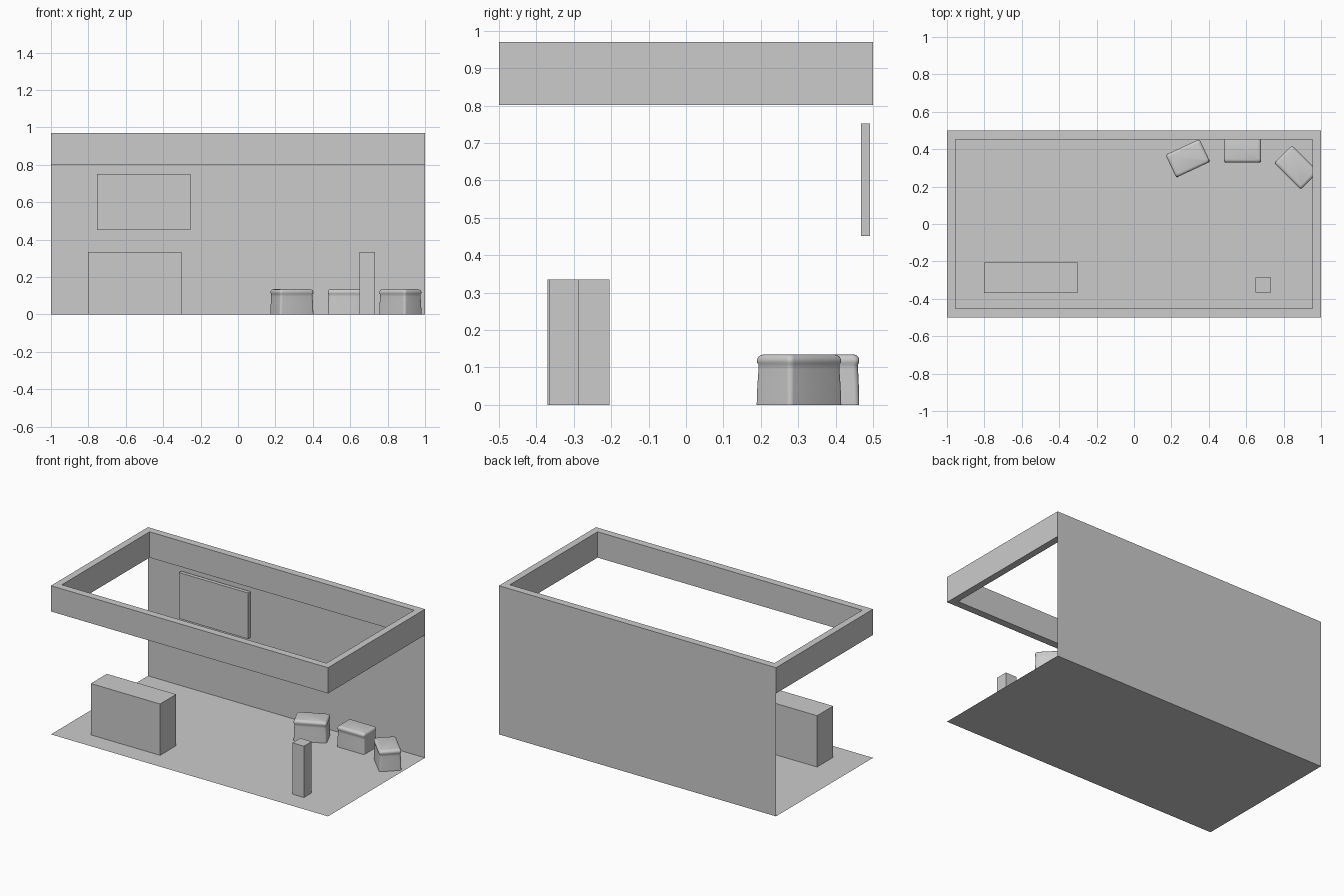
import bpy, bmesh
from math import radians, cos, sin, pi

if "Cube" in bpy.data.objects:
    bpy.data.objects.remove(bpy.data.objects["Cube"])


def make(name, bm):
    bmesh.ops.recalc_face_normals(bm, faces=bm.faces)
    mesh = bpy.data.meshes.new(name)
    bm.to_mesh(mesh)
    bm.free()
    ob = bpy.data.objects.new(name, mesh)
    bpy.context.collection.objects.link(ob)
    return ob


def sheet(name, pts):
    bm = bmesh.new()
    bm.faces.new([bm.verts.new(p) for p in pts])
    mesh = bpy.data.meshes.new(name)
    bm.to_mesh(mesh)
    bm.free()
    bpy.context.collection.objects.link(bpy.data.objects.new(name, mesh))


def box(name, lo, hi):
    bm = bmesh.new()
    bmesh.ops.create_cube(bm, size=1)
    for v in bm.verts:
        v.co = [(a + b) / 2 + c * (b - a) for a, b, c in zip(lo, hi, v.co)]
    return make(name, bm)


def bridge(bm, a, b):
    n = len(a)
    for i in range(n):
        j = (i + 1) % n
        bm.faces.new((a[i], a[j], b[j], b[i]))


def header_frame(name, outer, inner, z0, z1):
    bm = bmesh.new()
    loops = []
    for (w, d), z in ((outer, z0), (outer, z1), (inner, z1), (inner, z0)):
        loops.append([bm.verts.new((x * w, y * d, z))
                      for x, y in ((-1, -1), (1, -1), (1, 1), (-1, 1))])
    for i in range(4):
        bridge(bm, loops[i], loops[(i + 1) % 4])
    return make(name, bm)


def stool(name, x, y, angle, w=0.2, d=0.134):
    # rounded rectangle lofted through (height, inset, corner radius)
    profile = ((0, 0, .012), (.05, .001, .013), (.095, .003, .014),
               (.108, .003, .014), (.113, 0, .014), (.122, 0, .014),
               (.129, .003, .014), (.133, .008, .012), (.135, .015, .008))
    bm = bmesh.new()
    loops = []
    for z, inset, r in profile:
        ring = []
        for k, (sx, sy) in enumerate(((1, 1), (-1, 1), (-1, -1), (1, -1))):
            for s in range(5):
                a = (k + s / 4) * pi / 2
                ring.append(bm.verts.new((sx * (w / 2 - inset - r) + r * cos(a),
                                          sy * (d / 2 - inset - r) + r * sin(a), z)))
        loops.append(ring)
    for a, b in zip(loops, loops[1:]):
        bridge(bm, a, b)
    bm.faces.new(loops[0])
    bm.faces.new(loops[-1])
    ob = make(name, bm)
    ob.location = (x, y, 0)
    ob.rotation_euler.z = radians(angle)
    bpy.ops.object.select_all(action='DESELECT')
    ob.select_set(True)
    bpy.context.view_layer.objects.active = ob
    bpy.ops.object.shade_smooth_by_angle(angle=radians(40))


# Booth shell
sheet("floor", ((-1, -.5, 0), (1, -.5, 0), (1, .5, 0), (-1, .5, 0)))
sheet("back_wall", ((-1, .5, 0), (1, .5, 0), (1, .5, .97), (-1, .5, .97)))
header_frame("header_frame", (1, .5), (.955, .452), .802, .97)

# Display and furniture
box("wall_screen", (-.755, .468, .452), (-.255, .492, .752))
box("counter", (-.803, -.37, 0), (-.303, -.205, .335))
box("pedestal", (.65, -.366, 0), (.732, -.286, .335))

# Stools
stool("stool_left", .288, .351, 25)
stool("stool_middle", .58, .396, 0)
stool("stool_right", .868, .302, -45)
